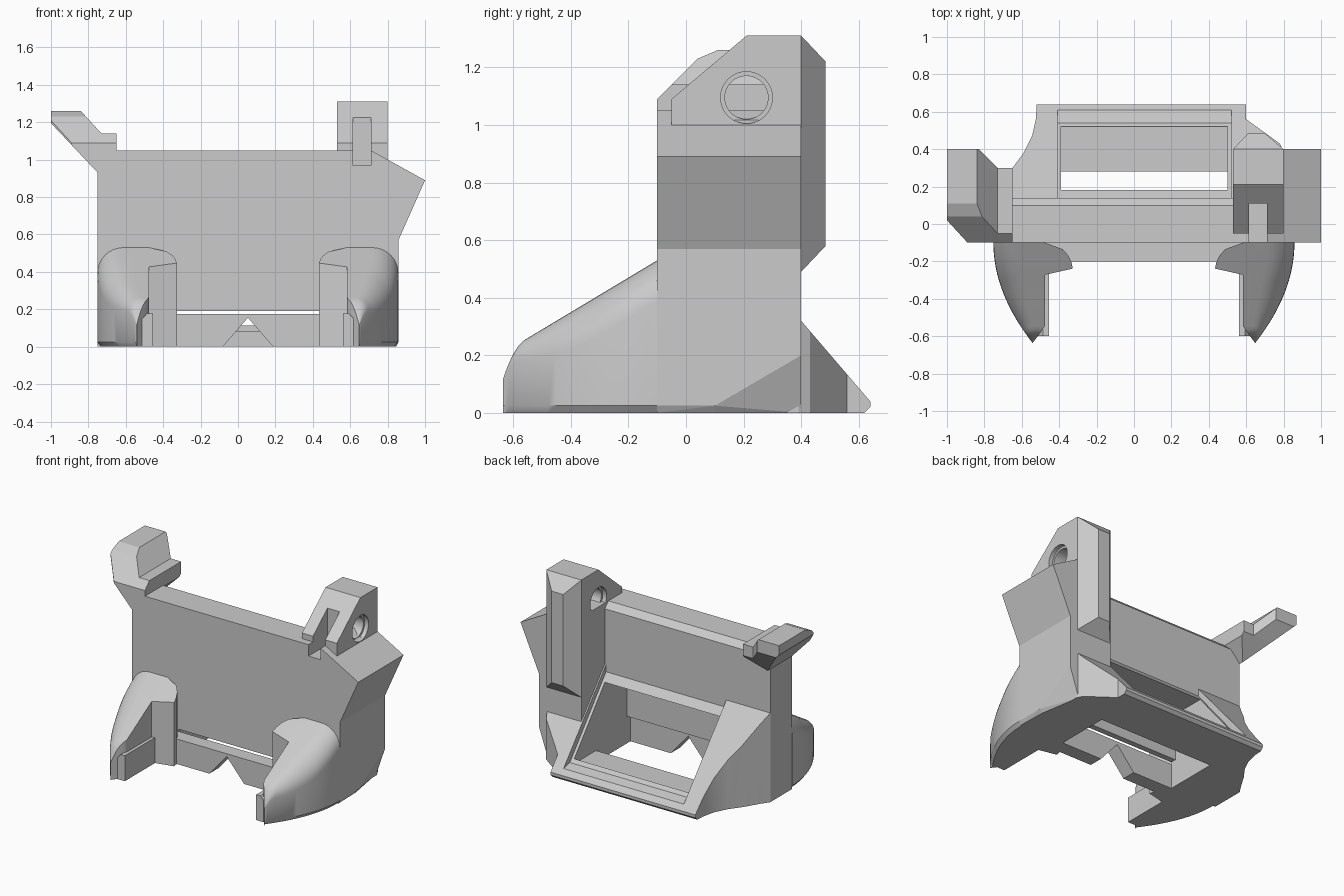
import bpy, bmesh, math
from mathutils import Vector

cube = bpy.data.objects.get("Cube")
if cube:
    bpy.data.objects.remove(cube, do_unlink=True)

CX = 0.053  # symmetry plane of the shroud

grey = bpy.data.materials.new("light grey plastic")
grey.use_nodes = True
grey.diffuse_color = (0.6, 0.6, 0.6, 1)
grey.node_tree.nodes["Principled BSDF"].inputs["Base Color"].default_value = (0.6, 0.6, 0.6, 1)


def finish(bm, name):
    bmesh.ops.recalc_face_normals(bm, faces=bm.faces)
    mesh = bpy.data.meshes.new(name)
    bm.to_mesh(mesh)
    bm.free()
    mesh.materials.append(grey)
    obj = bpy.data.objects.new(name, mesh)
    bpy.context.collection.objects.link(obj)
    return obj


def prism(name, axis, points, lo, hi):
    """Extrude a 2D outline along an axis; outline is in the other two axes."""
    bm = bmesh.new()
    def place(p, t):
        return {"x": (t, p[0], p[1]), "y": (p[0], t, p[1]), "z": (p[0], p[1], t)}[axis]
    a = [bm.verts.new(place(p, lo)) for p in points]
    b = [bm.verts.new(place(p, hi)) for p in points]
    n = len(points)
    bm.faces.new(a)
    bm.faces.new(b)
    for i in range(n):
        j = (i + 1) % n
        bm.faces.new((a[i], a[j], b[j], b[i]))
    return finish(bm, name)


def box(name, lo, hi):
    return prism(name, "z", [(lo[0], lo[1]), (hi[0], lo[1]), (hi[0], hi[1]), (lo[0], hi[1])], lo[2], hi[2])


def hull(name, points):
    bm = bmesh.new()
    for p in points:
        bm.verts.new(p)
    bmesh.ops.convex_hull(bm, input=bm.verts)
    bmesh.ops.dissolve_limit(bm, angle_limit=0.01, verts=bm.verts, edges=bm.edges)
    return finish(bm, name)


def circle(y, z, r, n=40):
    return [(y + r * math.cos(math.tau * i / n), z + r * math.sin(math.tau * i / n)) for i in range(n)]


def combine(obj, operation, *tools):
    for tool in tools:
        mod = obj.modifiers.new("cut", "BOOLEAN")
        mod.operation, mod.object, mod.solver = operation, tool, "EXACT"
        bpy.context.view_layer.update()
        result = bpy.data.meshes.new_from_object(obj.evaluated_get(bpy.context.evaluated_depsgraph_get()))
        obj.modifiers.clear()
        obj.data = result


def discard(*objs):
    for obj in objs:
        bpy.data.objects.remove(obj, do_unlink=True)


def smooth(obj, degrees=30):
    bpy.ops.object.select_all(action="DESELECT")
    obj.select_set(True)
    bpy.context.view_layer.objects.active = obj
    bpy.ops.object.shade_smooth_by_angle(angle=math.radians(degrees))


# Inner cavity, open to the rear slope, the floor and a slit at the front
cavity = prism("cavity_cutter", "x", [(-0.3, -0.1), (-0.3, 0.19), (-0.06, 0.19), (-0.06, 0.52),
               (0.52, 0.52), (0.52, 0.08), (0.28, 0.08), (0.28, -0.1)], -0.39, 0.5)

# Upright main wall with a chamfered rear top edge
wall = prism("main_wall", "x", [(-0.1, 0), (0.14, 0), (0.14, 1.01), (0.1, 1.05), (-0.1, 1.05)], -0.75, 0.53)
combine(wall, "DIFFERENCE", cavity)

# Rear skirt: curved footprint under a sloping face
left = [(-0.75, 0.14), (-0.71, 0.2), (-0.65, 0.3), (-0.59, 0.38), (-0.545, 0.47), (-0.525, 0.56), (-0.52, 0.64)]
right = [(0.6, 0.64), (0.6, 0.56), (0.78, 0.43), (0.8, 0.39), (0.8, 0.14)]
skirt = prism("rear_skirt", "z", left + right, 0, 0.7)
slope = prism("slope_cutter", "x", [(0.1, 0), (0.62, 0), (0.64, 0.02), (0.64, 0.04), (0.1, 0.67)], -1, 1.2)
recess = prism("recess_cutter", "x", [(0.1, 0.7), (0.1, 0.62), (0.54, 0.09), (0.61, 0.075), (0.64, 0.2)], -0.41, 0.52)
combine(skirt, "INTERSECT", slope)
combine(skirt, "DIFFERENCE", cavity, recess)
discard(slope, recess, cavity)
smooth(skirt, 25)


# Front wings: rounded cross-sections lofted forwards, one for each side
def wing(name, side):
    bm = bmesh.new()
    rings = []
    steps = 24
    for i in range(steps + 1):
        y = -0.1 - 0.535 * math.sin(math.pi / 2 * i / steps)
        outer = 0.805 - 0.73 * (y + 0.1) ** 2
        inner = 0.53
        if y > -0.25:
            inner = 0.38 + math.sqrt(max(0, 0.15 ** 2 - (y + 0.25) ** 2)) * -1 + 0.15
        if y < -0.55:
            inner = 0.53 + (-0.55 - y) * 0.75
        top = 0.53 + 0.6 * (y + 0.1)
        if y < -0.56:
            top -= 0.09 * ((-0.56 - y) / 0.075) ** 2
        r = min(0.14, (outer - inner) * 0.6)
        ring = [(inner, 0), (inner, top)]
        for k in range(9):
            a = math.pi / 2 * k / 8
            ring.append((outer - r + r * math.sin(a), top - r + r * math.cos(a)))
        ring += [(outer, 0.025), (max(outer - 0.02, inner + 0.002), 0)]
        rings.append([bm.verts.new((CX + side * x, y, z)) for x, z in ring])
    for a, b in zip(rings, rings[1:]):
        for j in range(len(a)):
            k = (j + 1) % len(a)
            bm.faces.new((a[j], a[k], b[k], b[j]))
    bm.faces.new(rings[0])
    bm.faces.new(rings[-1])
    smooth(finish(bm, name), 35)


wing("right_wing", -1)
wing("left_wing", 1)

# Low lip between the wings, with a triangular notch, and its side rails
lip = box("front_lip", (-0.48, -0.2, 0), (0.586, -0.1, 0.175))
notch = prism("notch_cutter", "y", [(-0.09, -0.01), (0.196, -0.01), (CX, 0.155)], -0.4, 0.1)
combine(lip, "DIFFERENCE", notch)
discard(notch)
for name, side in (("right_rail", -1), ("left_rail", 1)):
    profile = [(CX + side * x, z) for x, z in ((0.508, 0), (0.565, 0), (0.565, 0.15), (0.54, 0.178), (0.508, 0.178))]
    prism(name, "y", profile, -0.6, -0.1)

# Left side block, its tapering foot, and the bracket post on top
block = prism("side_block", "y", [(0.53, 0.2), (0.53, 1.05), (0.71, 1.05), (1.0, 0.89), (0.858, 0.57), (0.858, 0.2)], -0.1, 0.4)
hull("side_block_foot", [(0.53, -0.1, 0.2), (0.858, -0.1, 0.2), (0.53, 0.4, 0.2), (0.858, 0.4, 0.2),
     (0.53, -0.1, 0), (0.845, -0.1, 0), (0.858, -0.1, 0.025), (0.53, 0.4, 0), (0.79, 0.4, 0),
     (0.84, 0.1, 0), (0.858, 0.1, 0.025)])
post = prism("bracket_post", "x", [(-0.05, 0.9), (-0.05, 1.09), (0.21, 1.31), (0.4, 1.31), (0.4, 0.9)], 0.53, 0.8)
slot = box("slot_cutter", (0.615, -0.2, 0.97), (0.71, 0.11, 1.23))
bore = prism("bore_cutter", "x", circle(0.21, 1.095, 0.075), 0.4, 0.9)
rims = [prism("rim_cutter", "x", circle(0.21, 1.095, 0.09), lo, lo + 0.1) for lo in (0.46, 0.77)]
combine(block, "DIFFERENCE", slot)
combine(post, "DIFFERENCE", slot, bore, *rims)
discard(slot, bore, *rims)
smooth(post, 25)

# Chamfered rear rib of the post
hull("post_rib", [(x, 0.4, z) for x in (0.53, 0.8) for z in (0.49, 1.31)]
     + [(x, 0.485, z) for x in (0.61, 0.7) for z in (0.58, 1.22)])

# Hooked arm on the right: the overlap of three outlines
arm = prism("hook_arm", "y", [(-0.75, 0.93), (-0.65, 1.04), (-0.65, 1.14), (-0.73, 1.14), (-0.84, 1.26),
            (-1.0, 1.26), (-1.0, 1.195)], -0.2, 0.5)
side_cut = prism("arm_side_cutter", "x", [(-0.1, 0.9), (-0.1, 1.09), (0.04, 1.23), (0.11, 1.26), (0.11, 1.3), (0.4, 1.3),
                 (0.4, 1.17), (0.3, 1.06), (0.14, 0.9)], -1.2, -0.5)
plan_cut = prism("arm_plan_cutter", "z", [(-1.0, 0.02), (-0.89, -0.1), (-0.65, -0.1), (-0.65, 0.3), (-0.73, 0.3),
                 (-0.8, 0.37), (-0.83, 0.4), (-1.0, 0.4)], 0.5, 1.5)
combine(arm, "INTERSECT", side_cut, plan_cut)
discard(side_cut, plan_cut)
